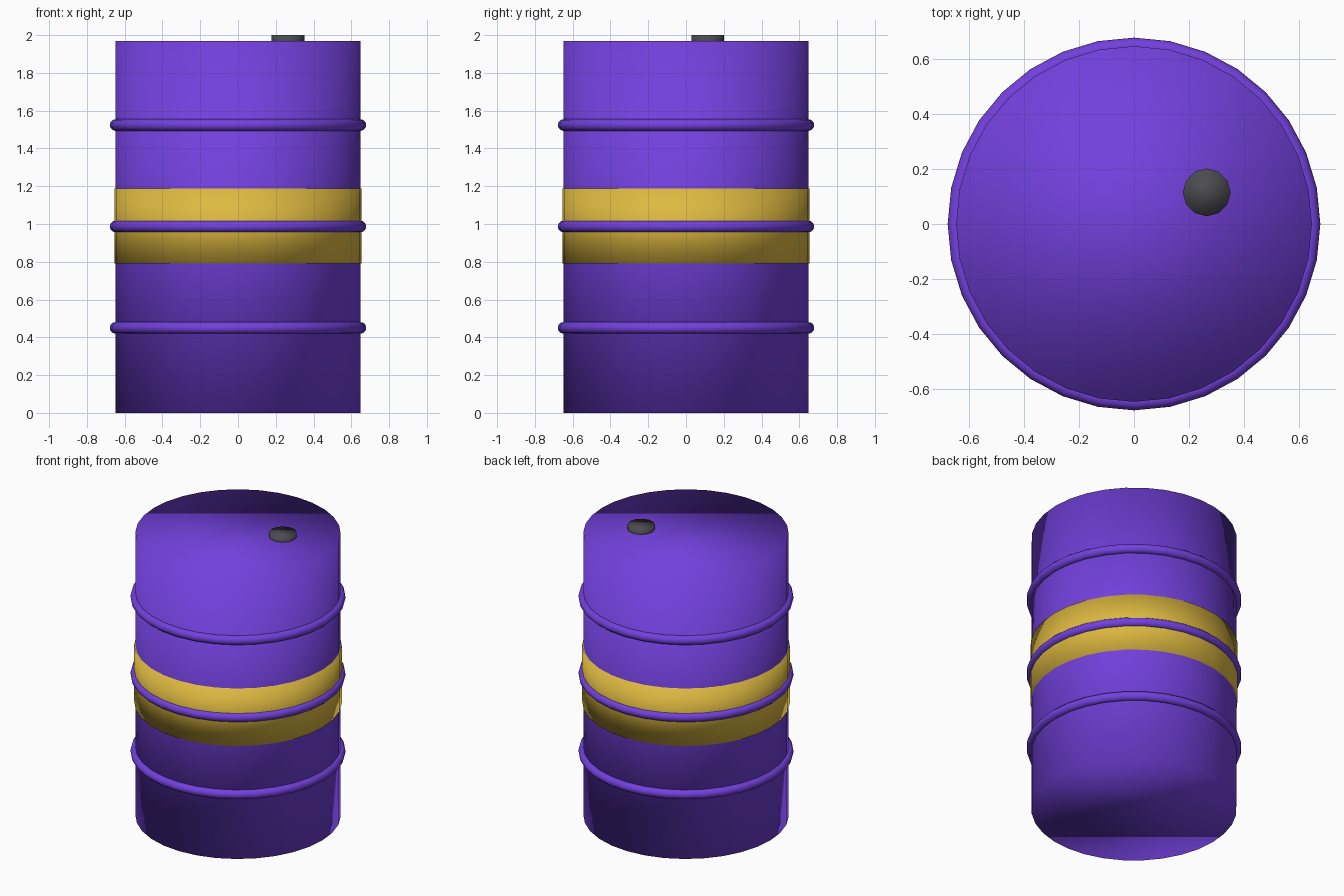
import bpy
import math

default = bpy.data.objects.get("Cube")
if default:
    bpy.data.objects.remove(default, do_unlink=True)


def material(name, rgb):
    mat = bpy.data.materials.new(name)
    mat.use_nodes = True
    color = (*rgb, 1)
    mat.diffuse_color = color
    bsdf = next(n for n in mat.node_tree.nodes if n.type == 'BSDF_PRINCIPLED')
    bsdf.inputs["Base Color"].default_value = color
    return mat


PURPLE = material("purple paint", (0.17, 0.052, 0.72))
YELLOW = material("yellow paint", (0.73, 0.485, 0.052))
GREEN = material("green liquid", (0.35, 0.72, 0.08))
GREY = material("dark grey", (0.07, 0.07, 0.08))

SIDES = 32
RADIUS = 0.648
HEIGHT = 1.97


def finish(name, mat):
    ob = bpy.context.object
    ob.name = name
    ob.data.name = name
    ob.data.materials.append(mat)
    bpy.ops.object.shade_smooth()
    return ob


def drum(name, mat, radius, bottom, top, sides=SIDES, x=0, y=0):
    """Capped cylinder between two heights, softly shaded over its rims."""
    bpy.ops.mesh.primitive_cylinder_add(
        vertices=sides, radius=radius, depth=top - bottom,
        location=(x, y, (bottom + top) / 2))
    return finish(name, mat)


# Barrel body and the painted band round its middle
drum("barrel_body", PURPLE, RADIUS, 0, HEIGHT)
drum("painted_band", YELLOW, RADIUS + 0.007, 0.79, 1.187)

# Liquid surface just beneath the lid, and the filler cap
drum("liquid_surface", GREEN, 0.58, HEIGHT - 0.006, HEIGHT - 0.001)
drum("filler_cap", GREY, 0.087, 1.94, 2.0, sides=12, x=0.265, y=0.115)

# Three rolling hoops
for label, z in (("lower", 0.45), ("middle", 0.987), ("upper", 1.524)):
    bpy.ops.mesh.primitive_torus_add(
        major_segments=SIDES, minor_segments=12,
        major_radius=RADIUS, minor_radius=0.031,
        location=(0, 0, z), rotation=(0, 0, math.pi / 2))
    finish(label + "_hoop", PURPLE)
